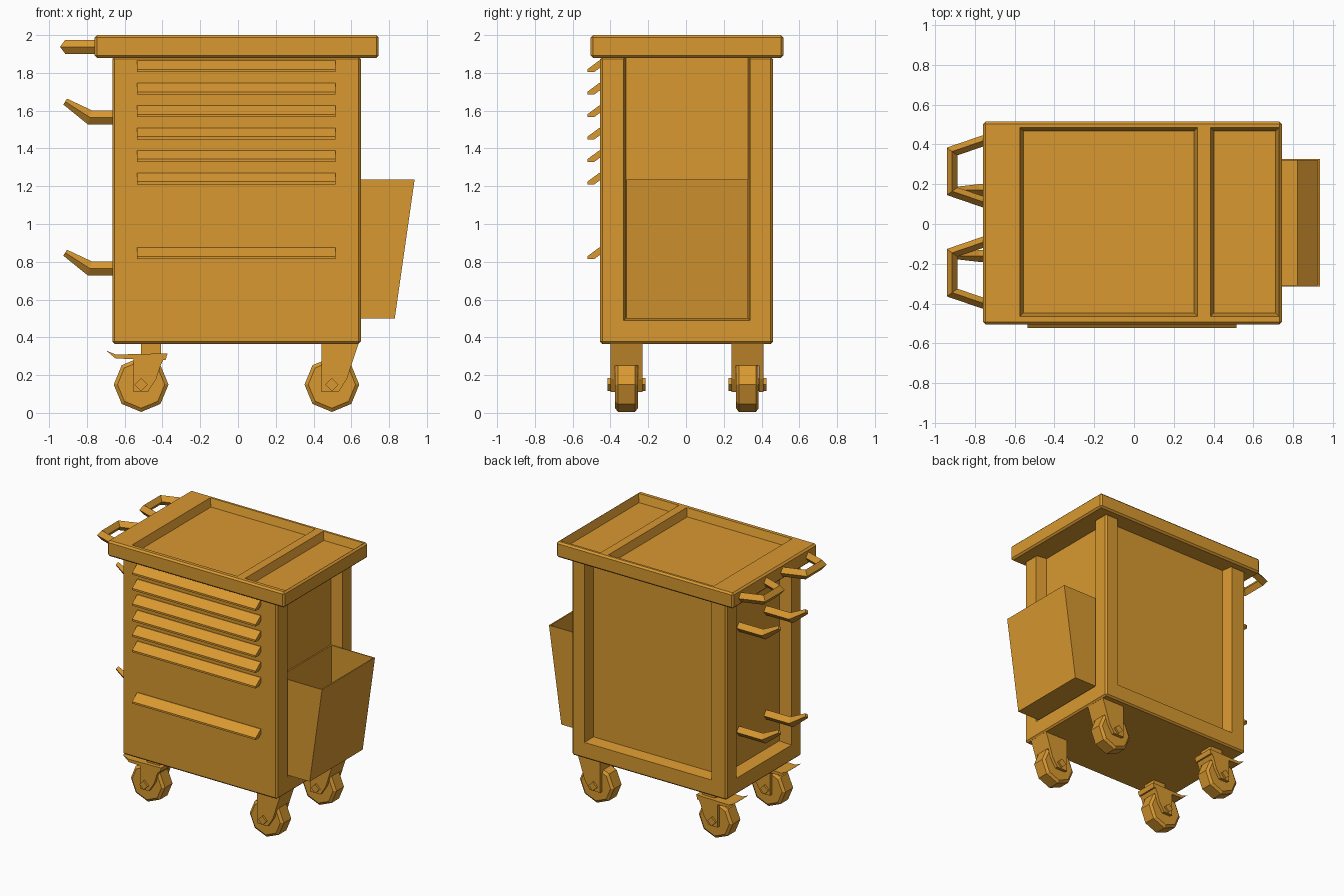
import bpy, bmesh, math
from mathutils import Vector

if "Cube" in bpy.data.objects:
    bpy.data.objects.remove(bpy.data.objects["Cube"], do_unlink=True)

COLOR = (0.69, 0.315, 0.03, 1)
paint = bpy.data.materials.new("orange_paint")
paint.use_nodes = True
paint.diffuse_color = COLOR
for node in paint.node_tree.nodes:
    if node.type == 'BSDF_PRINCIPLED':
        node.inputs["Base Color"].default_value = COLOR


def loft(name, rings):
    """Skin a list of equal-sized point rings and cap both ends."""
    bm = bmesh.new()
    loops = [[bm.verts.new(p) for p in ring] for ring in rings]
    n = len(loops[0])
    for a, b in zip(loops, loops[1:]):
        for i in range(n):
            j = (i + 1) % n
            bm.faces.new((a[i], a[j], b[j], b[i]))
    bm.faces.new(loops[0])
    bm.faces.new(loops[-1])
    bmesh.ops.recalc_face_normals(bm, faces=bm.faces)
    mesh = bpy.data.meshes.new(name)
    bm.to_mesh(mesh)
    bm.free()
    mesh.materials.append(paint)
    ob = bpy.data.objects.new(name, mesh)
    bpy.context.collection.objects.link(ob)
    return ob


def rect(x0, x1, y0, y1, z):
    return [(x0, y0, z), (x1, y0, z), (x1, y1, z), (x0, y1, z)]


def box(name, x0, x1, y0, y1, z0, z1):
    return loft(name, [rect(x0, x1, y0, y1, z0), rect(x0, x1, y0, y1, z1)])


def slab(name, profile, y0, y1):
    """Extrude an xz profile along y."""
    return loft(name, [[(x, y, z) for x, z in profile] for y in (y0, y1)])


def tube(name, path, normal, side, up, tip=1.0):
    """Mitred diamond-section bar along a flat path."""
    pts, nrm, rings = [Vector(p) for p in path], Vector(normal), []
    for i, p in enumerate(pts):
        d0 = (p - pts[max(i - 1, 0)]).normalized()
        d1 = (pts[min(i + 1, len(pts) - 1)] - p).normalized()
        d = (d0 + d1).normalized()
        k = tip if i == len(pts) - 1 else 1.0
        across = d.cross(nrm) * side * k / max(d.dot(d1), d.dot(d0))
        rise = nrm * up * k
        rings.append([p + across, p + rise, p - across, p - rise])
    return loft(name, rings)


def carve(ob, bevel, cutters):
    """Bevel the edges, subtract the cutters, then discard them."""
    bpy.context.view_layer.objects.active = ob
    mod = ob.modifiers.new("edge", 'BEVEL')
    mod.width, mod.segments = bevel, 1
    bpy.ops.object.modifier_apply(modifier=mod.name)
    for c in cutters:
        mod = ob.modifiers.new("recess", 'BOOLEAN')
        mod.operation, mod.solver, mod.object = 'DIFFERENCE', 'EXACT', c
        bpy.ops.object.modifier_apply(modifier=mod.name)
        bpy.data.objects.remove(c, do_unlink=True)


# Cabinet with recessed sides and back, open up to the worktop
def side_ring(x, g):
    return [(x, -.33 + g, .49 + g), (x, .34 - g, .49 + g), (x, .34 - g, 1.95), (x, -.33 + g, 1.95)]


def back_ring(y, g):
    return [(-.54 + g, y, .49 + g), (.54 - g, y, .49 + g), (.54 - g, y, 1.95), (-.54 + g, y, 1.95)]


cabinet = box("cabinet", -.665, .65, -.455, .46, .365, 1.885)
carve(cabinet, .012, [
    loft("cut", [side_ring(.652, 0), side_ring(.56, .012)]),
    loft("cut", [side_ring(-.667, 0), side_ring(-.57, .012)]),
    loft("cut", [back_ring(.462, 0), back_ring(.37, .012)])])

# Worktop with two shallow trays
worktop = box("worktop", -.76, .745, -.505, .515, 1.88, 2.0)
carve(worktop, .013, [
    loft("cut", [rect(x0, x1, -.465, .485, 2.001),
                 rect(x0 + .018, x1 - .018, -.447, .467, 1.94)])
    for x0, x1 in ((-.575, .32), (.385, .73))])

# Drawer pulls: six shallow drawers and one deep one
pull = [(-.445, .06), (-.46, .06), (-.522, .014), (-.522, 0), (-.485, 0), (-.445, .03)]
for i, z in enumerate([1.805 - .119 * k for k in range(6)] + [.815]):
    loft(f"drawer_pull_{i + 1}", [[(x, y, z + h) for y, h in pull] for x in (-.535, .515)])

# Open bin on the left side
loft("side_bin", [
    rect(.55, .83, -.315, .328, .5), rect(.55, .935, -.315, .328, 1.235),
    rect(.57, .925, -.308, .32, 1.235), rect(.57, .822, -.308, .32, .51)])

# Push handles on the worktop
for label, y in (("back", .265), ("front", -.245)):
    tube(f"push_handle_{label}",
         [(-.74, y + .16, 1.938), (-.915, y + .1, 1.938),
          (-.915, y - .1, 1.938), (-.74, y - .16, 1.938)], (0, 0, 1), .027, .037)

# Hanging hooks on the right side
for z in (1.565, .765):
    for y in (.17, -.16):
        tube("hook", [(-.56, y, z), (-.785, y, z), (-.915, y, z + .083)],
             (0, 1, 0), .037, .03, tip=.5)


# Casters
def octagon(cx, y, r):
    return [(cx + r * math.cos(k * math.pi / 4), y, .15 + r * math.sin(k * math.pi / 4))
            for k in range(8)]


def caster(label, cx, cy, braked):
    loft(f"wheel_{label}", [octagon(cx, cy + dy, r) for dy, r in
                            ((-.06, .125), (-.045, .145), (.045, .145), (.06, .125))])
    top, flare = (.305, .13) if braked else (.37, .142)
    left = -.04 if braked else -.055
    bridge = [(left, .25), (.102, .25), (flare, top), (left, top)]
    cheek = [(left, .255), (left, .11), (.035, .11), (.08, .18), (.104, .255)]
    slab(f"fork_bridge_{label}", [(cx + x, z) for x, z in bridge], cy - .085, cy + .085)
    for s in (-1, 1):
        slab(f"fork_cheek_{label}", [(cx + x, z) for x, z in cheek],
             cy + s * .061, cy + s * .085)
    bolt = [(cx + .035, .15), (cx, .185), (cx - .035, .15), (cx, .115)]
    slab(f"axle_{label}", bolt, cy - .1, cy + .1)
    if braked:
        box(f"swivel_{label}", cx, cx + .105, cy - .055, cy + .055, .3, .37)
        pedal = [(-.185, .33), (-.135, .309), (.14, .315), (.13, .28), (-.045, .285), (-.135, .288)]
        slab(f"brake_pedal_{label}", [(cx + x, z) for x, z in pedal], cy - .085, cy + .085)


for end, cy in (("front", -.315), ("back", .325)):
    caster(f"{end}_left", .497, cy, False)
    caster(f"{end}_right", -.513, cy, True)
